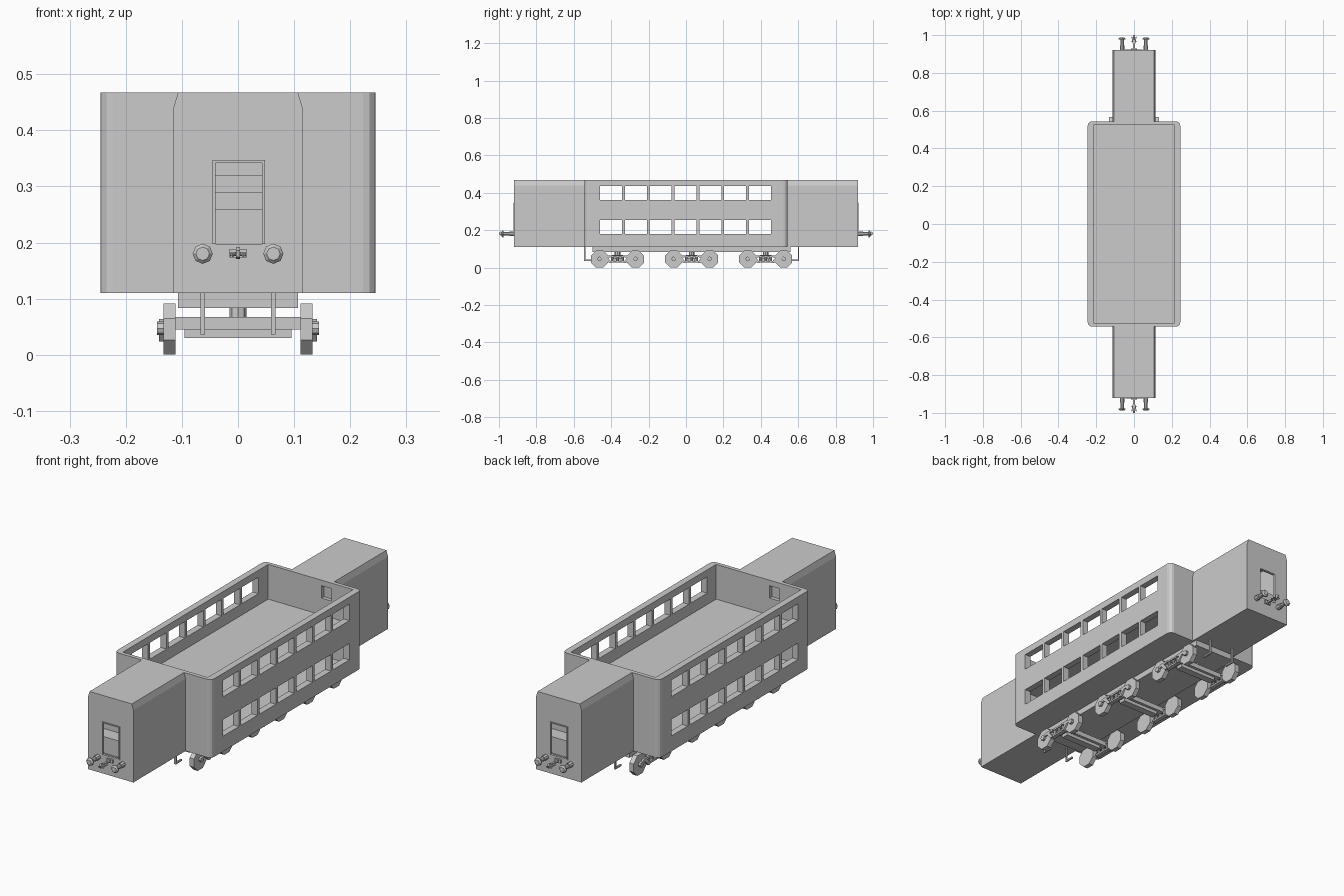
import bpy, bmesh, math
from mathutils import Matrix, Vector

if "Cube" in bpy.data.objects:
    bpy.data.objects.remove(bpy.data.objects["Cube"])


def make(name, bm):
    bmesh.ops.recalc_face_normals(bm, faces=bm.faces)
    me = bpy.data.meshes.new(name)
    bm.to_mesh(me)
    bm.free()
    ob = bpy.data.objects.new(name, me)
    bpy.context.collection.objects.link(ob)
    return ob


def box(bm, x0, x1, y0, y1, z0, z1):
    m = Matrix.Translation(((x0 + x1) / 2, (y0 + y1) / 2, (z0 + z1) / 2)) @ \
        Matrix.Diagonal((x1 - x0, y1 - y0, z1 - z0, 1))
    return bmesh.ops.create_cube(bm, size=1, matrix=m)['verts']


def cyl(bm, r, p, q, n=8, r2=None, turn=0):
    p, q = Vector(p), Vector(q)
    d = q - p
    m = Matrix.Translation((p + q) / 2) @ d.to_track_quat('Z', 'Y').to_matrix().to_4x4() \
        @ Matrix.Rotation(turn, 4, 'Z')
    bmesh.ops.create_cone(bm, cap_ends=True, segments=n, radius1=r,
                          radius2=r if r2 is None else r2, depth=d.length, matrix=m)


def prism(bm, pts, axis, a, b):
    # extrude a 2D profile along x ('x': points are y,z) or y ('y': points are x,z)
    put = (lambda u, v, t: (t, u, v)) if axis == 'x' else (lambda u, v, t: (u, t, v))
    f = bm.faces.new([bm.verts.new(put(u, v, a)) for u, v in pts])
    ext = bmesh.ops.extrude_face_region(bm, geom=[f])['geom']
    bmesh.ops.translate(bm, vec=put(0, 0, b - a),
                        verts=[g for g in ext if isinstance(g, bmesh.types.BMVert)])


def cut(ob, boxes):
    bm = bmesh.new()
    for b in boxes:
        box(bm, *b)
    tool = make('cutter', bm)
    tool.hide_render = True
    mod = ob.modifiers.new('cut', 'BOOLEAN')
    mod.operation, mod.solver, mod.object = 'DIFFERENCE', 'EXACT', tool
    bpy.context.view_layer.objects.active = ob
    bpy.ops.object.modifier_apply(modifier=mod.name)
    bpy.data.objects.remove(tool)


def turned_copy(ob, name):
    c = ob.copy()
    c.name = name
    c.rotation_euler.z = math.pi
    bpy.context.collection.objects.link(c)


# double-deck centre body, open on top
bm = bmesh.new()
box(bm, -.245, .245, -.543, .543, .11, .467)
upright = [e for e in bm.edges if abs(e.verts[0].co.z - e.verts[1].co.z) > .1]
bmesh.ops.bevel(bm, geom=upright, offset=.022, segments=3, profile=.5, affect='EDGES')
body = make('double_deck_body', bm)
cut(body, [(-.215, .215, -.525, .525, .308, .6)])
cut(body, [(-.215, .215, -.525, .525, .122, .292)])
windows = []
for i in range(7):
    y = -.46 + i * .1328
    for z in (.18, .36):
        windows.append((-.4, .4, y, y + .118, z, z + .075))
cut(body, windows)
cut(body, [(.055, .105, .51, .56, .385, .442), (-.105, -.055, -.56, -.51, .385, .442)])

# narrow end compartments with chamfered roof and doorway
bm = bmesh.new()
prism(bm, [(-.115, .11), (.115, .11), (.115, .44), (.107, .467), (-.107, .467), (-.115, .44)],
      'y', -.92, -.542)
end = make('front_compartment', bm)
cut(end, [(-.103, .103, -.91, -.553, .185, .45)])
cut(end, [(-.043, .046, -.95, -.9, .197, .347)])
turned_copy(end, 'rear_compartment')

# door frame
bm = bmesh.new()
for x in (-.045, .043):
    box(bm, x, x + .005, -.923, -.91, .197, .347)
box(bm, -.04, .043, -.923, -.91, .342, .347)
frame = make('front_door_frame', bm)
turned_copy(frame, 'rear_door_frame')

# stairs seen through the doorway
bm = bmesh.new()
prism(bm, [(-.885, .185), (-.885, .26), (-.82, .26), (-.82, .29), (-.75, .29), (-.75, .32),
           (-.553, .32), (-.553, .185)], 'x', -.103, .103)
stairs = make('front_stairs', bm)
turned_copy(stairs, 'rear_stairs')

# buffers
bm = bmesh.new()
for x in (-.063, .063):
    cyl(bm, .009, (x, -.915, .18), (x, -.978, .18))
    cyl(bm, .012, (x, -.915, .18), (x, -.945, .18))
    cyl(bm, .018, (x, -.976, .18), (x, -.981, .18))
    cyl(bm, .018, (x, -.981, .18), (x, -.987, .18), r2=.012)
buf = make('front_buffers', bm)
turned_copy(buf, 'rear_buffers')

# hook coupling
bm = bmesh.new()
box(bm, -.015, .015, -.928, -.915, .173, .188)
box(bm, -.004, .004, -.985, -.915, .177, .186)
prism(bm, [(-.975, .186), (-.99, .192), (-1.0, .186), (-.997, .174), (-.985, .171),
           (-.988, .179), (-.975, .178)], 'x', -.004, .004)
for s in (-1, 1):
    cyl(bm, .0025, (s * .004, -.955, .181), (s * .012, -.992, .175), 6)
cyl(bm, .003, (-.014, -.965, .179), (.014, -.965, .179), 6)
hook = make('front_coupling', bm)
turned_copy(hook, 'rear_coupling')

# underframe, slightly offset towards the rear
OFF = .03
bm = bmesh.new()
box(bm, -.107, .107, OFF - .53, OFF + .53, .083, .112)
make('underframe', bm)

# rail guard brackets
bm = bmesh.new()
for s in (-1, 1):
    for x in (-.063, .063):
        a, b = sorted((OFF + s * .568, OFF + s * .575))
        box(bm, x - .004, x + .004, a, b, .036, .115)
        a, b = sorted((OFF + s * .53, OFF + s * .57))
        box(bm, x - .004, x + .004, a, b, .036, .043)
make('rail_guards', bm)

# three bogies: eight-sided wheels, axle boxes, side frames, springs, bolster
names = ('front', 'middle', 'rear')
R = .0455 / math.cos(math.pi / 8)
for k, name in enumerate(names):
    c = OFF + (k - 1) * .396
    bm = bmesh.new()
    for sx in (-1, 1):
        for sy in (-1, 1):
            y = c + sy * .096
            cyl(bm, R, (sx * .111, y, .0455), (sx * .133, y, .0455), 8, turn=math.pi / 8)
            cyl(bm, .012, (sx * .13, y, .047), (sx * .144, y, .047), 8)
    make(name + '_wheels', bm)

    bm = bmesh.new()
    for sx in (-1, 1):
        a, b = sorted((sx * .118, sx * .138))
        for z in (.026, .056):
            box(bm, a, b, c - .042, c + .042, z, z + .008)
        for dy in (-.028, 0, .028):
            cyl(bm, .007, (sx * .128, c + dy, .033), (sx * .128, c + dy, .057), 8)
        a, b = sorted((sx * .133, sx * .141))
        for sy in (-1, 1):
            arm = [(.03, .064), (.075, .064), (.1, .053), (.1, .043), (.07, .052), (.045, .024),
                   (.03, .026), (.052, .054), (.03, .056)]
            prism(bm, [(c + sy * u, v) for u, v in arm], 'x', a, b)
    make(name + '_side_frames', bm)

    bm = bmesh.new()
    box(bm, -.12, .12, c - .03, c + .03, .045, .067)
    box(bm, -.095, .095, c - .017, c + .017, .03, .045)
    cyl(bm, .015, (0, c, .066), (0, c, .085), 8)
    make(name + '_bolster', bm)
